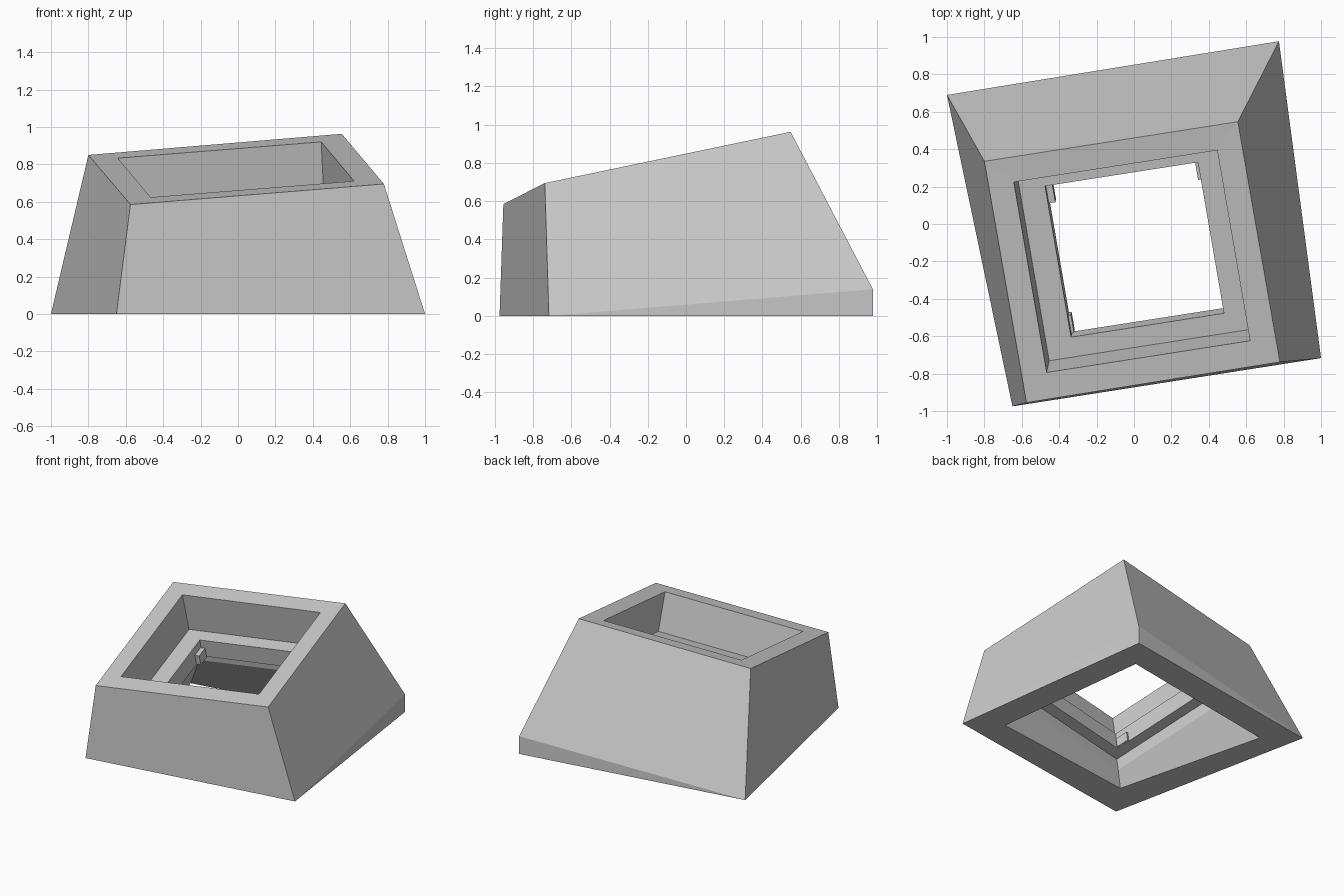
import bpy, bmesh
from mathutils import Vector

cube = bpy.data.objects.get("Cube")
if cube:
    bpy.data.objects.remove(cube, do_unlink=True)

# One plain grey for everything
grey = bpy.data.materials.new("plain_grey")
grey.use_nodes = True
grey.diffuse_color = (0.6, 0.6, 0.6, 1)
grey.node_tree.nodes["Principled BSDF"].inputs["Base Color"].default_value = (0.6, 0.6, 0.6, 1)

# Tilted frame of the sloping top
center = Vector((-0.011, -0.2, 0.772))
normal = Vector((-0.0465, -0.2135, 1)).normalized()
across = Vector((1.09, 0.17, 0.087))
across = (across - normal * across.dot(normal)).normalized()
along = normal.cross(across)
SIGNS = [(-1, -1), (1, -1), (1, 1), (-1, 1)]


def tilted(u, v, depth):
    return center + across * u + along * v - normal * depth


def ring(half_u, half_v, depth):
    return [tilted(su * half_u, sv * half_v, depth) for su, sv in SIGNS]


def finish(bm, name):
    bmesh.ops.recalc_face_normals(bm, faces=bm.faces)
    mesh = bpy.data.meshes.new(name)
    bm.to_mesh(mesh)
    bm.free()
    mesh.materials.append(grey)
    obj = bpy.data.objects.new(name, mesh)
    bpy.context.collection.objects.link(obj)
    return obj


# Housing: square loops running up the outside, through the hole and back to the base
base = [Vector(p) for p in ((-0.65, -0.975, 0), (1, -0.717, 0), (0.775, 0.977, 0), (-1, 0.69, 0))]
top = [Vector(p) for p in ((-0.575, -0.955, 0.585), (0.78, -0.738, 0.695),
                           (0.555, 0.547, 0.963), (-0.8, 0.335, 0.85))]
cavity = [Vector(p) for p in ((-0.46, -0.7, 0), (0.75, -0.54, 0), (0.6, 0.735, 0), (-0.76, 0.495, 0))]
loops = [
    base, top,
    ring(0.552, 0.527, 0),       # opening rim
    ring(0.552, 0.527, 0.3),     # ledge
    ring(0.415, 0.418, 0.3),     # hole
    ring(0.415, 0.418, 0.44),
    ring(0.5, 0.5, 0.44),        # underside recess
    ring(0.5, 0.5, 0.54),
    cavity,
]
bm = bmesh.new()
loops = [[bm.verts.new(p) for p in loop] for loop in loops]
raised = bm.verts.new(base[2] + Vector((0, 0, 0.14)))    # short upright back corner
for k, low in enumerate(loops):
    high = loops[(k + 1) % len(loops)]
    for i in range(4):
        j = (i + 1) % 4
        quad = [low[i], low[j], high[j], high[i]]
        if k == 0 and i in (1, 2):
            bm.faces.new([low[i], low[j], raised])
            quad = [raised if v is low[2] else v for v in quad]
        bm.faces.new(quad)
finish(bm, "housing")


# Small retaining tabs at the hole's side walls
def tab(name, side, v, reach, length):
    bm = bmesh.new()
    bmesh.ops.create_cube(bm, size=1)
    for vert in bm.verts:
        c = vert.co.copy()
        u = side * (0.42 - reach / 2) + c.x * reach
        vert.co = tilted(u, v + c.y * length, 0.4 - c.z * 0.078)
    finish(bm, name)


tab("back_right_tab", -1, 0.36, 0.04, 0.1)
tab("back_left_tab", 1, 0.36, 0.025, 0.1)
tab("front_right_tab", -1, -0.36, 0.02, 0.1)
